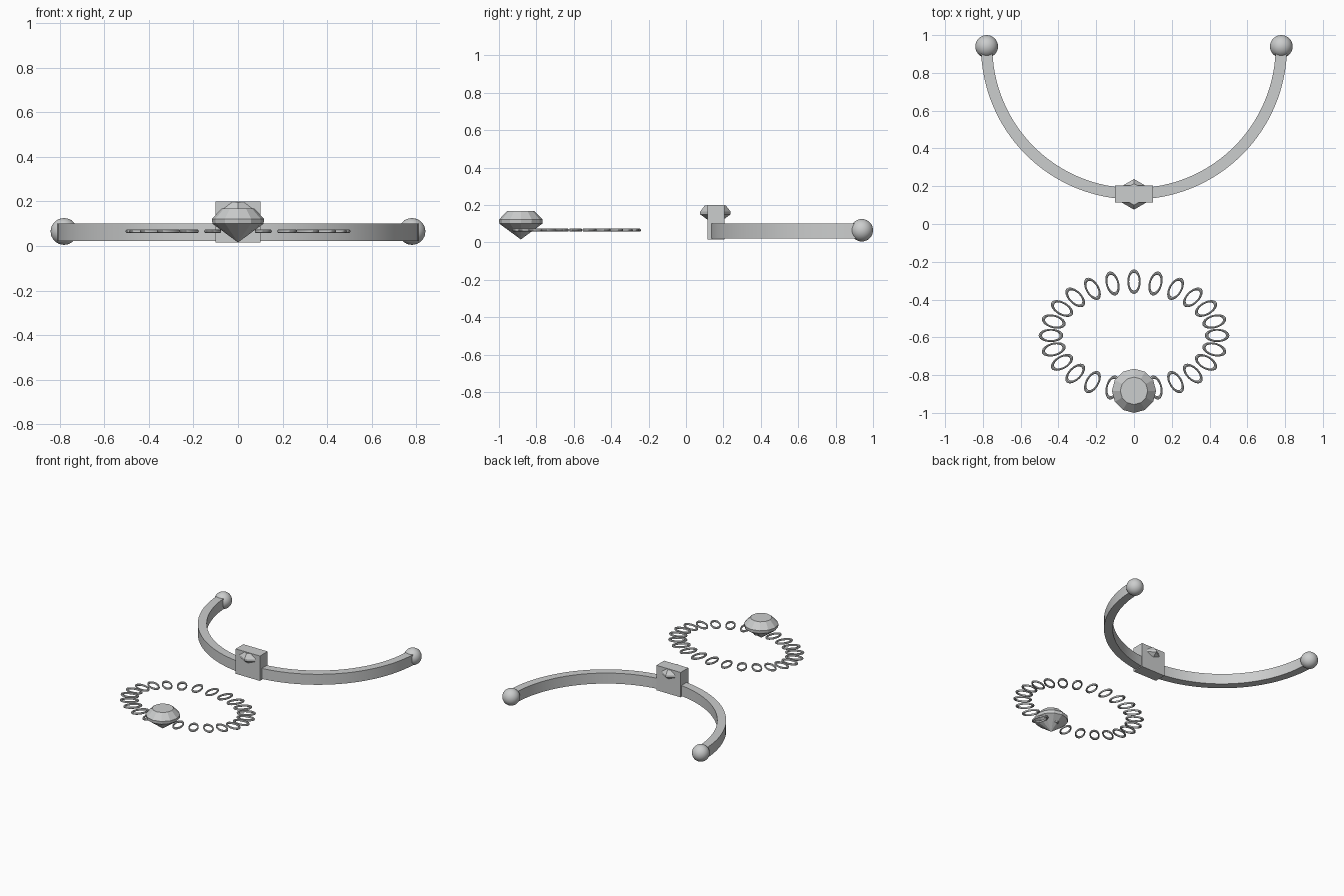
import bpy, bmesh, math
from mathutils import Matrix, Vector

if "Cube" in bpy.data.objects:
    bpy.data.objects.remove(bpy.data.objects["Cube"])

silver = bpy.data.materials.new("pale_silver")
silver.diffuse_color = (0.6, 0.61, 0.61, 1)
silver.use_nodes = True
silver.node_tree.nodes["Principled BSDF"].inputs["Base Color"].default_value = silver.diffuse_color


def finish(name, bm, smooth=False):
    bmesh.ops.recalc_face_normals(bm, faces=bm.faces)
    mesh = bpy.data.meshes.new(name)
    bm.to_mesh(mesh)
    bm.free()
    obj = bpy.data.objects.new(name, mesh)
    bpy.context.collection.objects.link(obj)
    mesh.materials.append(silver)
    if smooth:
        bpy.ops.object.select_all(action='DESELECT')
        obj.select_set(True)
        bpy.context.view_layer.objects.active = obj
        bpy.ops.object.shade_smooth_by_angle(angle=math.radians(35))
    return obj


def gem(name, center, radius, sides, levels, tip):
    """Faceted stone: rings of (radius factor, z), closed by a flat table and a point."""
    bm = bmesh.new()
    rings = []
    for factor, z in levels:
        rings.append([bm.verts.new((center[0] + radius * factor * math.sin(2 * math.pi * i / sides),
                                    center[1] + radius * factor * math.cos(2 * math.pi * i / sides), z))
                      for i in range(sides)])
    point = bm.verts.new((center[0], center[1], tip))
    bm.faces.new(rings[0])
    for a, b in zip(rings, rings[1:]):
        for i in range(sides):
            j = (i + 1) % sides
            bm.faces.new((a[i], a[j], b[j], b[i]))
    for i in range(sides):
        bm.faces.new((rings[-1][i], rings[-1][(i + 1) % sides], point))
    return finish(name, bm)


# Half-circle cuff with a rectangular section
bm = bmesh.new()
steps = 64
sections = []
for i in range(steps + 1):
    a = math.pi + math.pi * i / steps
    sections.append([bm.verts.new((r * math.cos(a), 0.94 + r * math.sin(a), z))
                     for r, z in ((0.75, 0.022), (0.81, 0.022), (0.81, 0.1), (0.75, 0.1))])
for s, t in zip(sections, sections[1:]):
    for k in range(4):
        m = (k + 1) % 4
        bm.faces.new((s[k], s[m], t[m], t[k]))
bm.faces.new(sections[0])
bm.faces.new(sections[-1])
finish("cuff_band", bm, smooth=True)

# Ball on each end of the cuff
for side, label in ((-1, "left"), (1, "right")):
    bm = bmesh.new()
    bmesh.ops.create_uvsphere(bm, u_segments=32, v_segments=16, radius=0.06,
                              matrix=Matrix.Translation((side * 0.78, 0.94, 0.065)))
    finish(label + "_end_ball", bm, smooth=True)

# Block setting at the middle of the cuff
bm = bmesh.new()
bmesh.ops.create_cube(bm, size=1, matrix=Matrix.Translation((0, 0.16, 0.1075))
                      @ Matrix.Diagonal((0.2, 0.09, 0.185, 1)))
finish("setting_block", bm)

# Stones
gem("cuff_stone", (0, 0.157), 0.081, 6,
    [(0.7, 0.197), (1, 0.165), (1, 0.15)], 0.09)
gem("pendant_stone", (0, -0.883), 0.117, 12,
    [(0.62, 0.168), (1, 0.122), (0.98, 0.1)], 0.016)

# Chain of oval links laid out on an ellipse, long axes pointing outward
bm = bmesh.new()
link_count, around, tube = 24, 24, 8
for n in range(link_count):
    t = 2 * math.pi * n / link_count
    place = (Matrix.Translation((0.44 * math.cos(t), -0.59 + 0.285 * math.sin(t), 0.066))
             @ Matrix.Rotation(t, 4, 'Z') @ Matrix.Diagonal((1, 0.54, 1, 1)))
    grid = []
    for i in range(around):
        u = 2 * math.pi * i / around
        row = []
        for j in range(tube):
            v = 2 * math.pi * j / tube
            r = 0.056 + 0.009 * math.cos(v)
            row.append(bm.verts.new(place @ Vector((r * math.cos(u), r * math.sin(u),
                                                    0.008 * math.sin(v)))))
        grid.append(row)
    for i in range(around):
        a, b = grid[i], grid[(i + 1) % around]
        for j in range(tube):
            k = (j + 1) % tube
            bm.faces.new((a[j], b[j], b[k], a[k]))
finish("chain_links", bm, smooth=True).data.shade_smooth()
